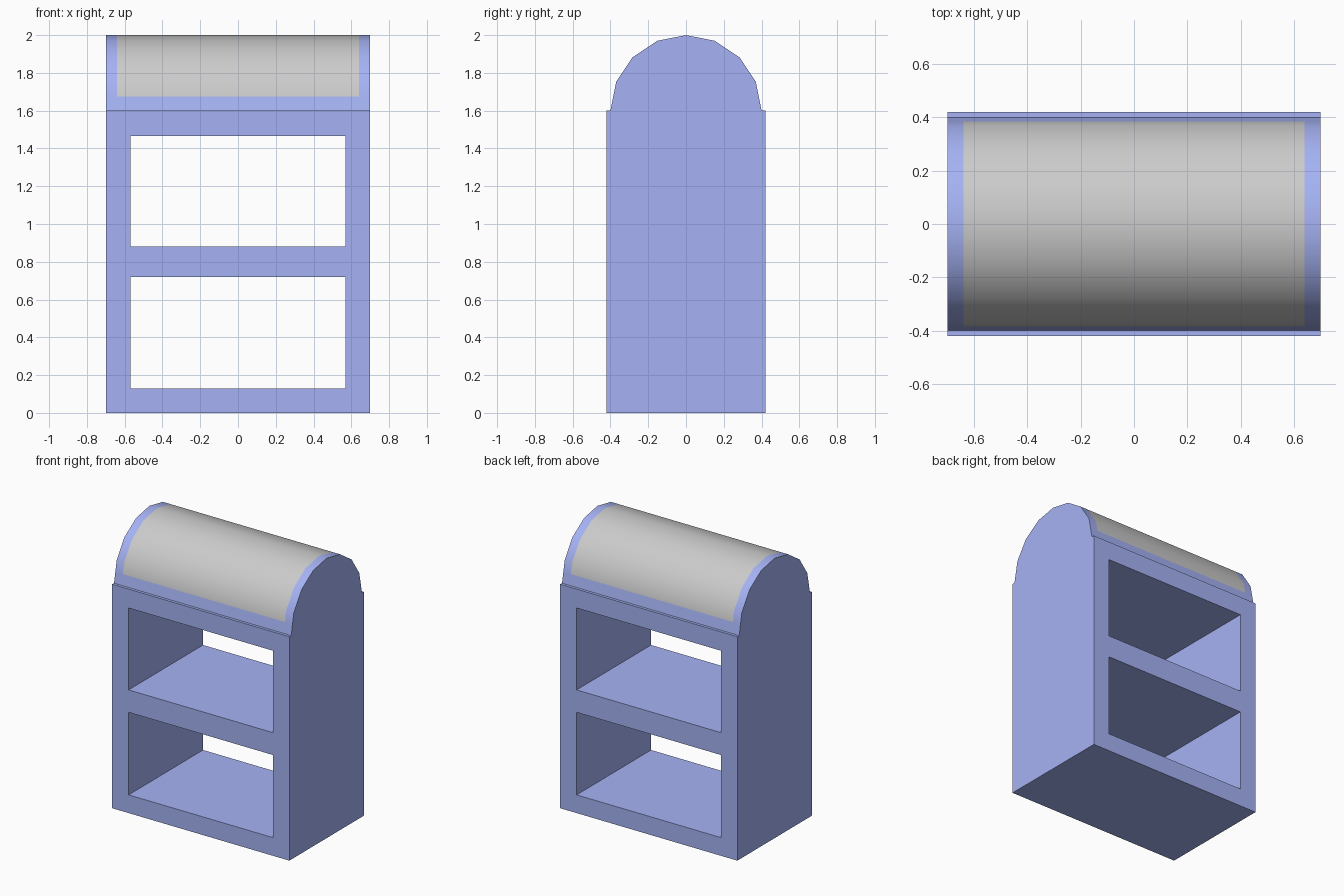
import bpy, bmesh, math

if "Cube" in bpy.data.objects:
    bpy.data.objects.remove(bpy.data.objects["Cube"])

blue = bpy.data.materials.new("blue_paint")
blue.diffuse_color = (0.38, 0.45, 0.91, 1)
blue.use_nodes = True
blue.node_tree.nodes["Principled BSDF"].inputs["Base Color"].default_value = blue.diffuse_color


def finish(bm, name, mat=None):
    me = bpy.data.meshes.new(name)
    bm.to_mesh(me)
    bm.free()
    ob = bpy.data.objects.new(name, me)
    bpy.context.collection.objects.link(ob)
    if mat:
        me.materials.append(mat)
    return ob


def smooth(ob):
    bpy.ops.object.select_all(action='DESELECT')
    ob.select_set(True)
    bpy.context.view_layer.objects.active = ob
    bpy.ops.object.shade_smooth_by_angle(angle=math.radians(30))


# Cabinet: front grid with two openings, extruded through the full depth
xs = [-0.70, -0.57, 0.57, 0.70]
zs = [0, 0.13, 0.72, 0.88, 1.465, 1.60]
bm = bmesh.new()
grid = [[bm.verts.new((x, -0.42, z)) for x in xs] for z in zs]
for r in range(5):
    for c in range(3):
        if (r, c) not in ((1, 1), (3, 1)):
            bm.faces.new((grid[r][c], grid[r][c + 1], grid[r + 1][c + 1], grid[r + 1][c]))
ext = bmesh.ops.extrude_face_region(bm, geom=bm.faces[:], use_keep_orig=True)
bmesh.ops.translate(bm, vec=(0, 0.84, 0),
                    verts=[v for v in ext["geom"] if isinstance(v, bmesh.types.BMVert)])
bmesh.ops.recalc_face_normals(bm, faces=bm.faces)
finish(bm, "cabinet", blue)

# Barrel top profile: half of a 16-gon, with an extra point where the panel starts
arc = [(-0.4 * math.cos(i * math.pi / 8), 1.6 + 0.4 * math.sin(i * math.pi / 8)) for i in range(9)]
edge = 0.385
profile = [arc[0], (-edge, 1.675)] + arc[1:8] + [(edge, 1.675), arc[8]]
last = len(profile) - 2


def barrel(columns, keep, caps):
    bm = bmesh.new()
    cols = [[bm.verts.new((x, y, z)) for y, z in profile] for x in columns]
    for c in range(len(cols) - 1):
        for r in range(last + 1):
            if keep(c, r):
                bm.faces.new((cols[c][r], cols[c + 1][r], cols[c + 1][r + 1], cols[c][r + 1]))
    if caps:
        bm.faces.new(cols[0])
        bm.faces.new(cols[-1][::-1])
    bmesh.ops.delete(bm, geom=[v for v in bm.verts if not v.link_faces], context='VERTS')
    return bm


# Blue border and end walls of the barrel top
smooth(finish(barrel([-0.70, -0.64, 0.64, 0.70],
                     lambda c, r: c != 1 or r in (0, last), True), "roof_border", blue))

# Grey curved panel, flush within the border
smooth(finish(barrel([-0.64, 0.64], lambda c, r: 0 < r < last, False), "roof_panel"))
